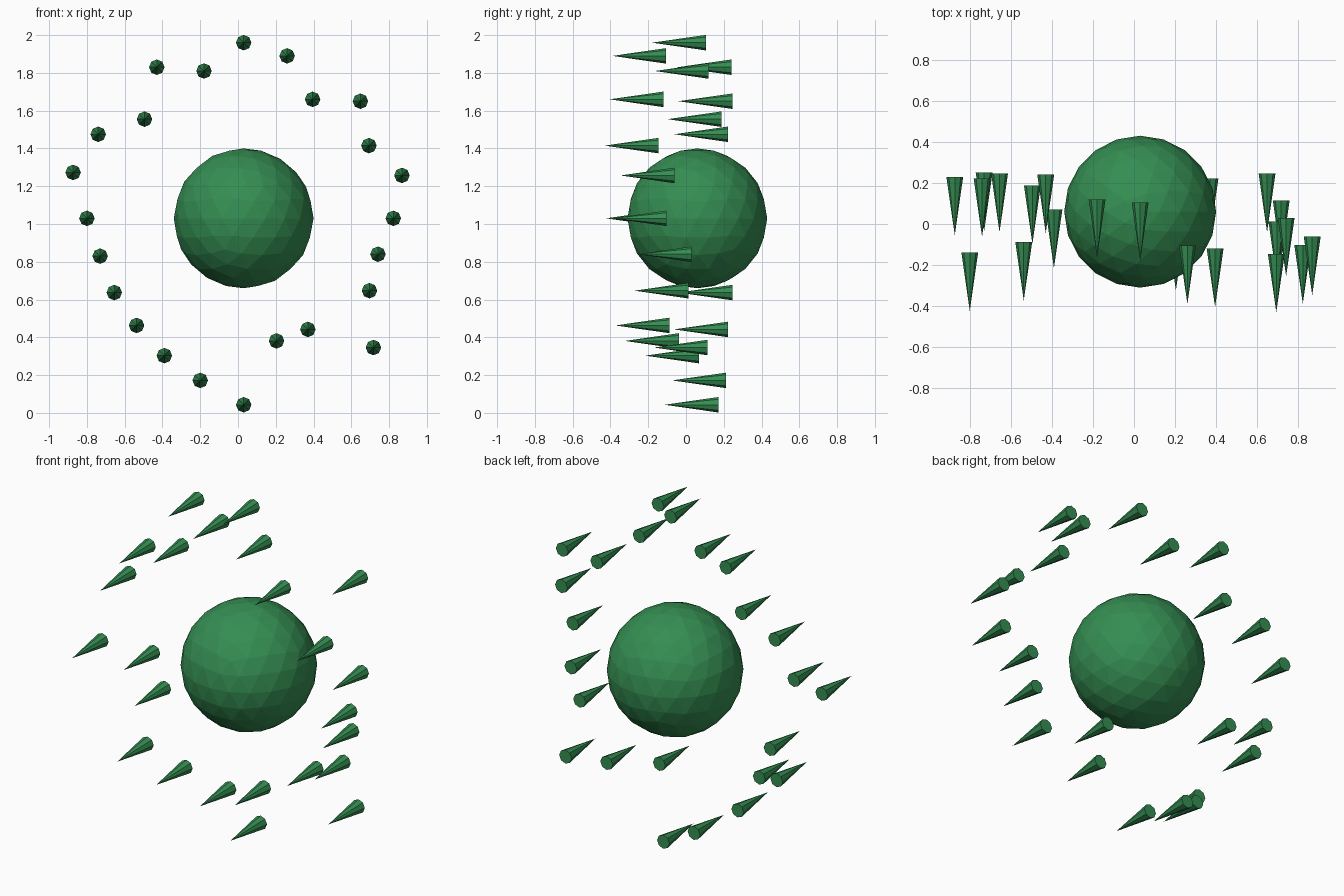
import bpy, math

mat = bpy.data.materials.new("green")
mat.diffuse_color = (0.035, 0.27, 0.085, 1)

# central faceted ball
bpy.ops.mesh.primitive_ico_sphere_add(subdivisions=3, radius=0.37, location=(0.03, 0.06, 1.03))
ball = bpy.context.object
ball.name = "ball"
ball.data.materials.append(mat)

# ring of spikes pointing to the front: x, y of the flat base, z
LENGTH, RADIUS = 0.285, 0.041
spikes = [
    (0.03, 0.105, 1.96), (0.26, -0.105, 1.89), (-0.43, 0.24, 1.83), (-0.18, 0.12, 1.81),
    (0.395, -0.12, 1.66), (0.648, 0.245, 1.65), (-0.495, 0.188, 1.555), (-0.74, 0.222, 1.475),
    (0.693, -0.145, 1.415), (-0.873, 0.23, 1.273), (0.868, -0.062, 1.257), (-0.80, -0.138, 1.03),
    (0.822, -0.103, 1.03), (-0.73, 0.25, 0.83), (0.741, 0.03, 0.84), (-0.655, 0.245, 0.637),
    (0.696, 0.012, 0.647), (-0.537, -0.088, 0.463), (0.37, 0.222, 0.442), (0.204, -0.038, 0.381),
    (0.717, 0.115, 0.346), (-0.39, 0.07, 0.303), (-0.2, 0.212, 0.172), (0.03, 0.172, 0.043),
]
for i, (x, y, z) in enumerate(spikes):
    bpy.ops.mesh.primitive_cone_add(vertices=8, radius1=RADIUS, radius2=0, depth=LENGTH,
                                    location=(x, y - LENGTH / 2, z),
                                    rotation=(math.pi / 2, 0, 0))
    spike = bpy.context.object
    spike.name = f"spike_{i + 1}"
    spike.data.materials.append(mat)
